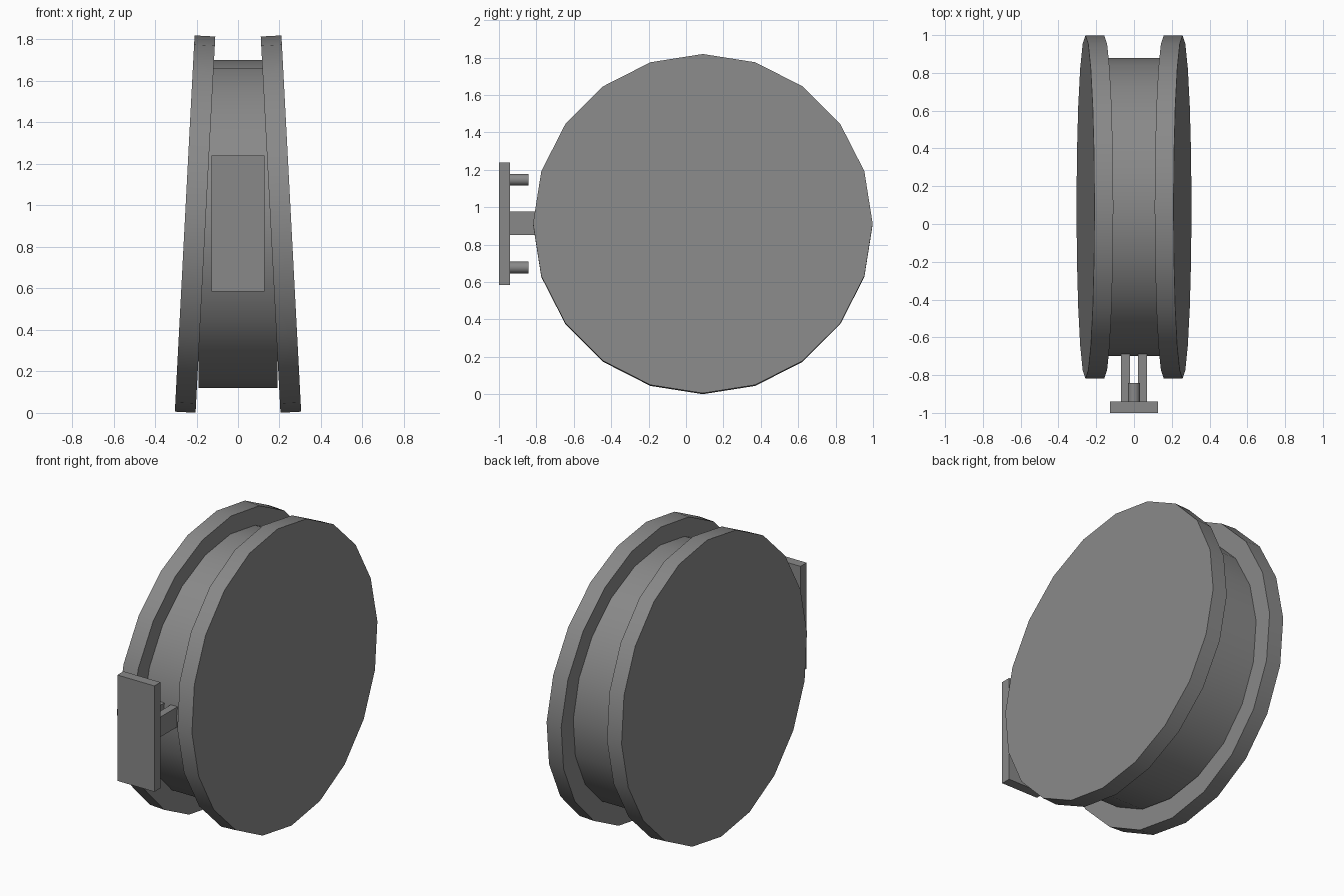
import bpy, math
from mathutils import Matrix

cube = bpy.data.objects.get("Cube")
if cube:
    bpy.data.objects.remove(cube, do_unlink=True)

grey = bpy.data.materials.new("plain_grey")
grey.use_nodes = True
COLOUR = (0.25, 0.25, 0.25, 1)
grey.diffuse_color = COLOUR
grey.node_tree.nodes["Principled BSDF"].inputs["Base Color"].default_value = COLOUR

HUB_Y, HUB_Z = 0.09, 0.91


def finish(name):
    ob = bpy.context.object
    ob.name = ob.data.name = name
    ob.data.materials.append(grey)
    return ob


def cylinder(name, loc, radius, depth, sides, rot):
    bpy.ops.mesh.primitive_cylinder_add(vertices=sides, radius=radius, depth=depth,
                                        location=loc, rotation=rot)
    ob = finish(name)
    bpy.ops.object.shade_smooth_by_angle(angle=math.radians(30))
    return ob


def box(name, loc, size):
    bpy.ops.mesh.primitive_cube_add(size=1, location=loc)
    ob = finish(name)
    ob.data.transform(Matrix.Diagonal((*size, 1)))
    return ob


# Drum between the two flanges
cylinder("drum", (0, HUB_Y, HUB_Z), 0.79, 0.38, 20, (0, math.pi / 2, 0))

# Flanges splay apart towards the bottom
for side, s in (("left", 1), ("right", -1)):
    cylinder(side + "_flange", (s * 0.207, HUB_Y, HUB_Z), 0.908, 0.1, 20,
             (0, s * math.radians(87), 0))

# Mounting plate with two arms reaching the drum
box("mounting_plate", (0, -0.97, 0.912), (0.254, 0.06, 0.656))
for side, s in (("left", 1), ("right", -1)):
    box(side + "_arm", (s * 0.045, -0.8, 0.915), (0.046, 0.29, 0.124))

# Short pins behind the plate
for end, z in (("upper", 1.147), ("lower", 0.678)):
    cylinder(end + "_pin", (0, -0.895, z), 0.031, 0.108, 20, (math.pi / 2, 0, 0))
